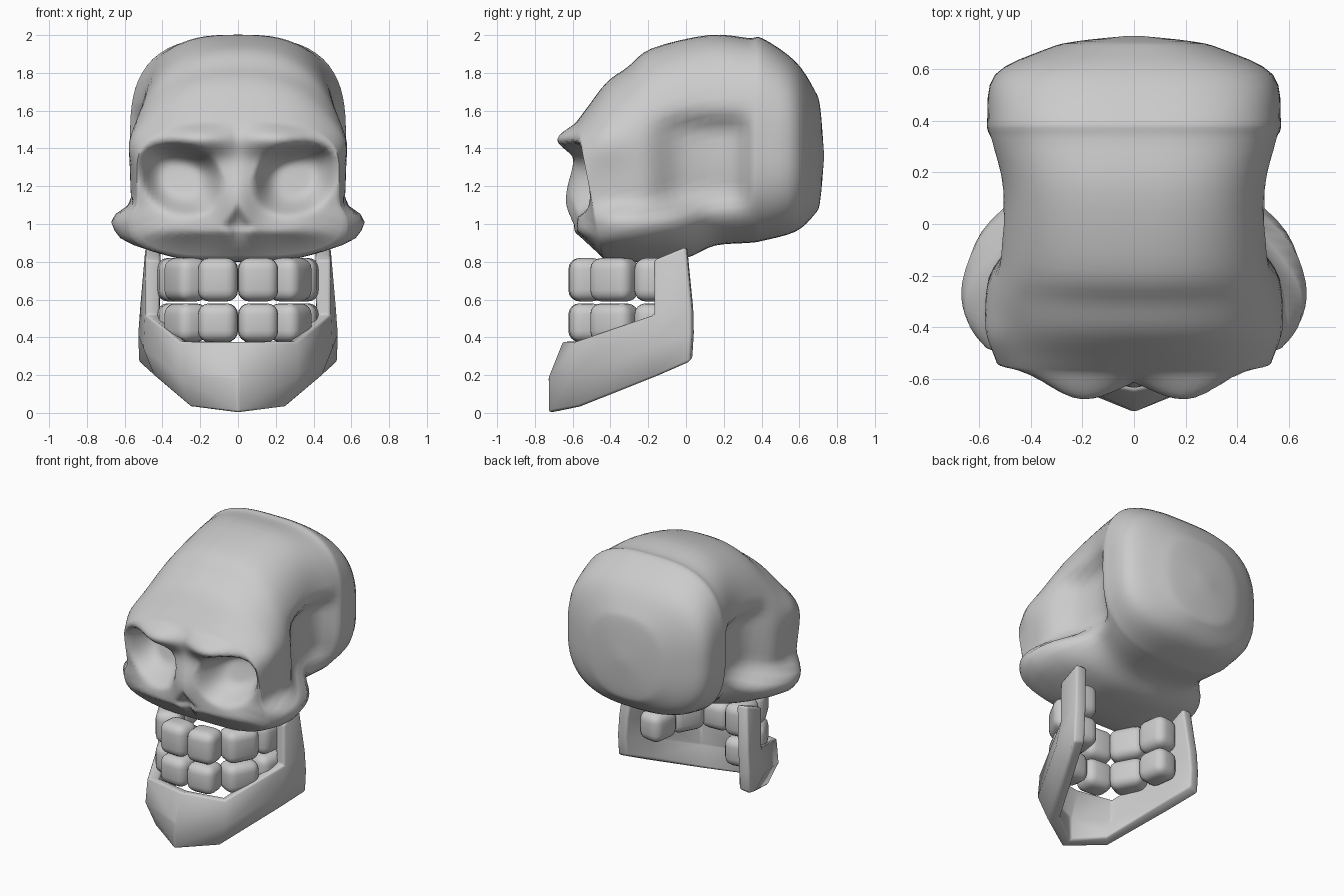
import bpy, bmesh, math
from mathutils import Matrix, Vector

old = bpy.data.objects.get("Cube")
if old:
    bpy.data.objects.remove(old, do_unlink=True)

bone = bpy.data.materials.new("bone_grey")
bone.use_nodes = True
GREY = (0.6, 0.6, 0.6, 1)
bone.diffuse_color = GREY
bone.node_tree.nodes["Principled BSDF"].inputs["Base Color"].default_value = GREY


def make_object(name, bm, angle=80):
    mesh = bpy.data.meshes.new(name)
    bm.to_mesh(mesh)
    bm.free()
    mesh.materials.append(bone)
    obj = bpy.data.objects.new(name, mesh)
    bpy.context.collection.objects.link(obj)
    bpy.ops.object.select_all(action='DESELECT')
    obj.select_set(True)
    bpy.context.view_layer.objects.active = obj
    bpy.ops.object.shade_smooth_by_angle(angle=math.radians(angle))
    return obj


def bump(value, centre, width, power=2):
    return math.exp(-abs((value - centre) / width) ** power)


def step(a, b, value):
    t = min(1, max(0, (value - a) / (b - a)))
    return t * t * (3 - 2 * t)


# Cranium sections, back to front:
# y top, y bottom, half width, z top, z bottom, squareness above and below
SECTIONS = [
    (.73, .73, .03, 1.38, 1.34, 2.2, 2.2),
    (.71, .71, .22, 1.62, 1.12, 2.4, 2.4),
    (.68, .68, .34, 1.71, 1.05, 2.5, 2.5),
    (.58, .58, .54, 1.86, .96, 2.8, 2.8),
    (.41, .40, .57, 1.98, .91, 2.9, 2.9),
    (.33, .33, .56, 1.985, .9, 2.9, 2.9),
    (.12, .15, .515, 2, .885, 2.8, 3),
    (-.18, 0, .54, 1.93, .82, 2.5, 3),
    (-.31, -.2, .57, 1.83, .8, 2.4, 3.2),
    (-.42, -.33, .56, 1.75, .8, 2.4, 3.5),
    (-.52, -.41, .545, 1.62, .81, 2.7, 3.8),
    (-.58, -.44, .535, 1.54, .82, 3.1, 4),
]
AROUND, SUB, FACE_RINGS = 80, 4, 26
FACE_Z = 1.2


def section_point(section, angle):
    y_top, y_low, width, top, low, n_top, n_low = section
    s, c = math.sin(angle), math.cos(angle)
    n = n_top if c > 0 else n_low
    r = (abs(s) ** n + abs(c) ** n) ** (-1 / n)
    t = (r * c + 1) / 2
    return Vector((width * r * s, y_low + (y_top - y_low) * t, low + (top - low) * t))


def blend_sections(i, t):
    """Smooth curve through neighbouring sections."""
    last = len(SECTIONS) - 1
    near = [SECTIONS[min(last, max(0, i + k))] for k in (-1, 0, 1, 2)]
    return [b + .5 * t * (c - a + t * (2 * a - 5 * b + 4 * c - d + t * (3 * (b - c) + d - a)))
            for a, b, c, d in zip(*near)]


def face_depth(x, z):
    """Depth of the face: brow, eye sockets, cheeks and nose."""
    x = abs(x)
    y = -.57 + .33 * x * x + max(0, .96 - z)
    y -= .13 * bump(x, .21, .2) * bump(z, 1.45, .085)
    y -= .03 * bump(x, .32, .16) * bump(z, 1, .09)
    y -= .065 * bump(x, 0, .11) * bump(z, 1.13, .19)
    eye = (abs(x - .3) / .21) ** 2.2 + (abs(z - 1.24 - .15 * (x - .3)) / .19) ** 2.2
    y += .19 * (1 - step(.1, 1.15, eye)) * (.9 + 1.5 * (z - 1.25))
    nose = x / .085 + abs(z - .99) / .12
    y += .05 * (1 - step(.2, 1.05, nose))
    return y


def shape_sides(p):
    """Push out the cheekbones and brow ends, and sink the temples."""
    side = min(1, abs(p.x) / .5) ** 2
    cheek = .135 * bump(p.z, .965, .115, 4) * bump(p.y, -.2, .28, 4)
    brow = .04 * bump(p.z, 1.45, .12) * bump(p.y, -.45, .14)
    temple = step(-.22, 0, p.y) * (1 - step(.26, .36, p.y))
    temple *= step(1.03, 1.2, p.z) * (1 - step(1.48, 1.62, p.z))
    p.x *= 1 + side * (cheek + brow - .085 * temple) / max(abs(p.x), .1)
    return p


def build_skull():
    angles = [2 * math.pi * i / AROUND for i in range(AROUND)]
    rings = []
    for i in range(len(SECTIONS) - 1):
        for k in range(SUB):
            mix = blend_sections(i, k / SUB)
            rings.append([section_point(mix, t) for t in angles])
    # Face: rings shrinking toward the middle of the front
    rim = [section_point(SECTIONS[-1], t) for t in angles]
    for k in range(FACE_RINGS):
        r = 1 - k / FACE_RINGS
        ring = []
        for p in rim:
            x, z = p.x * r, FACE_Z + (p.z - FACE_Z) * r
            fit = (p.y - face_depth(p.x, p.z)) * r ** 5
            ring.append(Vector((x, face_depth(x, z) + fit, z)))
        rings.append(ring)
    bm = bmesh.new()
    grid = [[bm.verts.new(shape_sides(p)) for p in ring] for ring in rings]
    for a, b in zip(grid, grid[1:]):
        for i in range(AROUND):
            j = (i + 1) % AROUND
            bm.faces.new((a[i], a[j], b[j], b[i]))
    bm.faces.new(grid[0])
    tip = bm.verts.new((0, face_depth(0, FACE_Z), FACE_Z))
    for i in range(AROUND):
        bm.faces.new((grid[-1][i], grid[-1][(i + 1) % AROUND], tip))
    bmesh.ops.recalc_face_normals(bm, faces=bm.faces)
    make_object("skull", bm)


def build_jaw():
    # Outer sheet of the left half, from chin to rear, bottom to top
    columns = [
        [(0, -.73, 0), (0, -.73, .18), (0, -.65, .38)],
        [(.25, -.57, .03), (.32, -.6, .2), (.31, -.59, .38)],
        [(.44, -.16, .19), (.5, -.2, .34), (.49, -.17, .52), (.49, -.17, .81)],
        [(.53, .02, .27), (.53, .03, .42), (.52, .03, .56), (.49, 0, .88)],
    ]
    bm = bmesh.new()
    grid = [[bm.verts.new(p) for p in column] for column in columns]
    for a, b in zip(grid, grid[1:]):
        for k in range(min(len(a), len(b)) - 1):
            bm.faces.new((a[k], b[k], b[k + 1], a[k + 1]))
    jaw = make_object("jaw", bm)
    mirror = jaw.modifiers.new("mirror", 'MIRROR')
    mirror.use_clip = True
    solid = jaw.modifiers.new("thickness", 'SOLIDIFY')
    solid.thickness = .08
    solid.offset = -1
    edge = jaw.modifiers.new("soft_edges", 'BEVEL')
    edge.width = .015
    edge.segments = 2
    edge.limit_method = 'ANGLE'
    edge.angle_limit = math.radians(50)


def build_tooth(name, x, y, turn, width, low, high):
    bm = bmesh.new()
    bmesh.ops.create_cube(bm, size=1)
    bmesh.ops.scale(bm, vec=(width, .18, high - low), verts=bm.verts)
    bmesh.ops.bevel(bm, geom=bm.edges[:], offset=.06, segments=4,
                    profile=.5, affect='EDGES')
    place = Matrix.Translation((x, y, (low + high) / 2)) @ Matrix.Rotation(math.radians(turn), 4, 'Z')
    bmesh.ops.transform(bm, matrix=place, verts=bm.verts)
    tooth = make_object(name, bm)
    mirror = tooth.modifiers.new("mirror", 'MIRROR')
    mirror.use_mirror_merge = False


build_skull()
build_jaw()

# Two rows of three tooth pairs: x, y, turn, width
ROW = [("front", .106, -.53, 4, .21), ("middle", .275, -.38, 62, .24), ("back", .335, -.16, 82, .22)]
for level, low, high in (("upper", .59, .82), ("lower", .375, .58)):
    for place, x, y, turn, width in ROW:
        build_tooth(f"{level}_{place}_teeth", x, y, turn, width, low, high)
